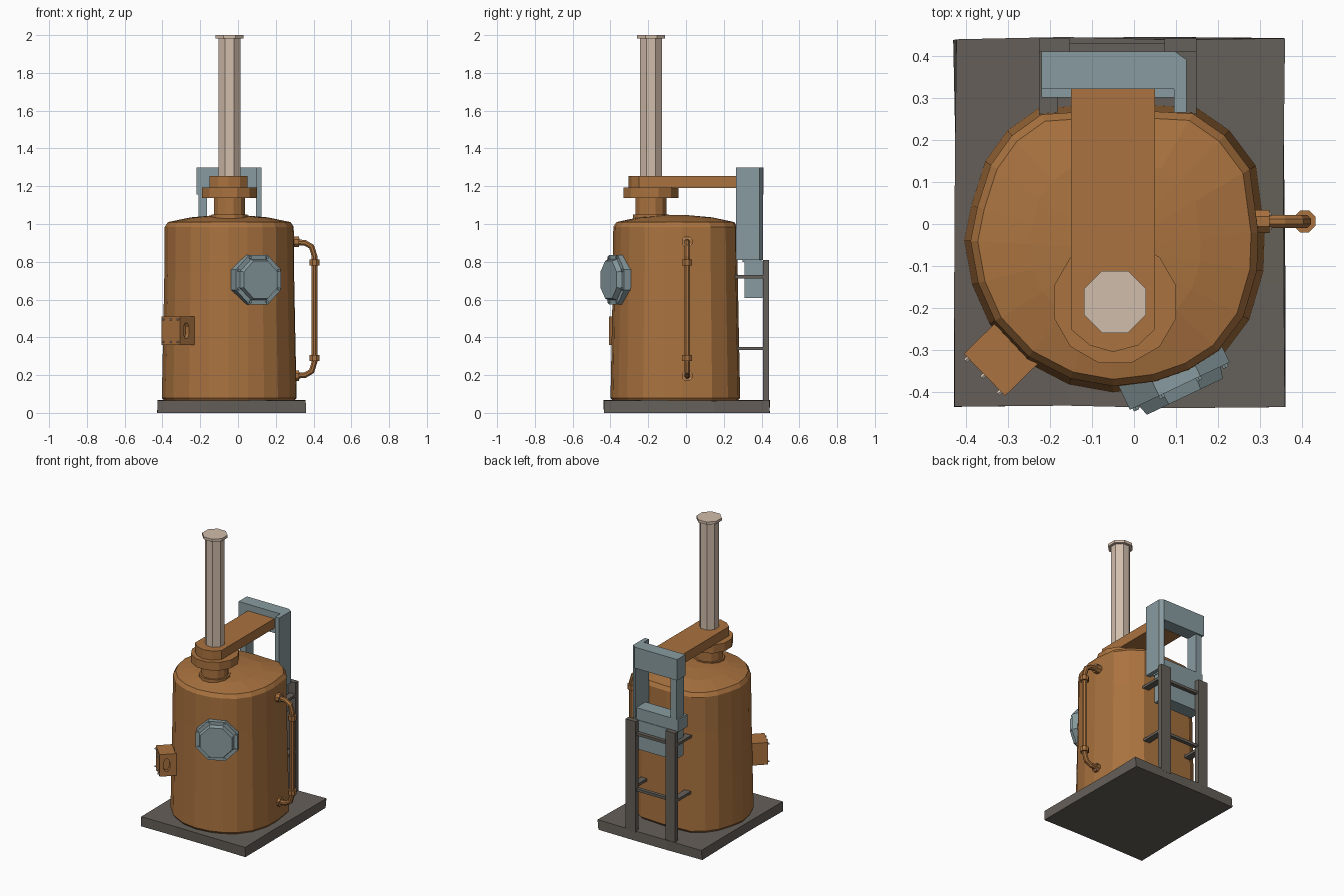
import bpy, bmesh, math, random
from mathutils import Vector, Matrix

if "Cube" in bpy.data.objects:
    bpy.data.objects.remove(bpy.data.objects["Cube"])

random.seed(3)


def material(name, rgb):
    m = bpy.data.materials.new(name)
    m.diffuse_color = (*rgb, 1)
    m.use_nodes = True
    m.node_tree.nodes["Principled BSDF"].inputs["Base Color"].default_value = m.diffuse_color
    return m


COPPER = material("copper", (0.40, 0.17, 0.05))
STEEL = material("blue_steel", (0.25, 0.33, 0.35))
DARK = material("dark_iron", (0.13, 0.115, 0.10))
CREAM = material("pale_stack", (0.64, 0.51, 0.41))


def finish(name, bm, mat):
    bmesh.ops.recalc_face_normals(bm, faces=bm.faces)
    me = bpy.data.meshes.new(name)
    bm.to_mesh(me)
    bm.free()
    me.materials.append(mat)
    ob = bpy.data.objects.new(name, me)
    bpy.context.collection.objects.link(ob)
    return ob


def box(name, lo, hi, mat):
    bm = bmesh.new()
    lo, hi = Vector(lo), Vector(hi)
    size = hi - lo
    bmesh.ops.create_cube(bm, size=1, matrix=Matrix.Translation((lo + hi) / 2) @ Matrix.Diagonal((*size, 1)))
    return finish(name, bm, mat)


def loft(name, rings, mat):
    """Skin a stack of equal-length point rings and cap both ends."""
    bm = bmesh.new()
    vs = [[bm.verts.new(p) for p in r] for r in rings]
    n = len(vs[0])
    for a, b in zip(vs, vs[1:]):
        for i in range(n):
            bm.faces.new((a[i], a[(i + 1) % n], b[(i + 1) % n], b[i]))
    bm.faces.new(vs[0])
    bm.faces.new(vs[-1])
    return finish(name, bm, mat)


def rod(name, p, q, r, mat, n=8, r2=None):
    """Straight n-sided cylinder from p to q, flat side up."""
    p, q = Vector(p), Vector(q)
    rot = (q - p).to_track_quat('Z', 'Y').to_matrix()
    ring = lambda c, rad: [c + rot @ Vector((rad * math.cos(a), rad * math.sin(a), 0))
                           for a in [math.tau * (i + 0.5) / n for i in range(n)]]
    return loft(name, [ring(p, r), ring(q, r if r2 is None else r2)], mat)


# Base slab, slightly uneven along its edges
bm = bmesh.new()
bmesh.ops.create_cube(bm, size=1, matrix=Matrix.Translation((-0.035, 0.003, 0.033)) @ Matrix.Diagonal((0.78, 0.875, 0.064, 1)))
bmesh.ops.subdivide_edges(bm, edges=[e for e in bm.edges if abs(e.verts[0].co.z - e.verts[1].co.z) < 0.01],
                          cuts=2, use_grid_fill=True)
for v in bm.verts:
    v.co.x += random.uniform(-0.005, 0.005)
    v.co.y += random.uniform(-0.004, 0.004)
    v.co.z = max(0, v.co.z + (random.uniform(-0.003, 0.003) if v.co.z > 0.03 else -0.001))
finish("base_slab", bm, DARK)

# Boiler tank: flattened-back outline scaled per height, shallow dome on top
outline = [(0.295, -0.02), (0.275, 0.13), (0.215, 0.21), (0.14, 0.262), (-0.04, 0.272), (-0.22, 0.26),
           (-0.29, 0.21), (-0.34, 0.14), (-0.372, 0.04), (-0.388, -0.04), (-0.37, -0.14), (-0.33, -0.23),
           (-0.25, -0.315), (-0.15, -0.367), (-0.05, -0.385), (0.05, -0.373), (0.13, -0.345), (0.2, -0.3),
           (0.26, -0.22), (0.292, -0.11)]
CX, CY = -0.047, -0.058
levels = [(0.06, 1.0), (0.08, 1.045), (0.4, 1.025), (0.75, 1.005), (0.985, 1.0), (1.01, 0.95), (1.035, 0.6), (1.047, 0.2)]
loft("boiler_tank", [[(CX + (x - CX) * s, CY + (y - CY) * s, z) for x, y in outline] for z, s in levels], COPPER)

# Neck, flange, duct arm and smoke stack
SX, SY = -0.045, -0.185
for name, z0, z1, r, n, mat in (("neck_collar", 1.0, 1.05, 0.098, 12, COPPER), ("neck", 1.02, 1.14, 0.086, 12, COPPER),
                                ("neck_flange", 1.137, 1.193, 0.15, 12, COPPER),
                                ("smoke_stack", 1.25, 1.985, 0.062, 8, CREAM), ("stack_cap", 1.982, 2.0, 0.08, 8, CREAM)):
    rod(name, (SX, SY, z0), (SX, SY, z1), r, mat, n)
arm = [(0.05, 0.33), (-0.15, 0.33), (-0.15, -0.25), (-0.105, -0.288), (-0.05, -0.304), (0.01, -0.288), (0.05, -0.25)]
loft("duct_arm", [[(x, y, z) for x, y in arm] for z in (1.19, 1.255)], COPPER)

# Rear steel frame
box("frame_top", (-0.22, 0.32, 1.157), (0.1, 0.41, 1.3), STEEL)
loft("frame_right_post", [[(x, y, z) for x, y in ((0.095, 0.265), (0.125, 0.265), (0.125, 0.39), (0.1, 0.408), (0.095, 0.408))]
                          for z in (0.81, 1.3)], STEEL)
box("frame_left_post", (-0.21, 0.32, 0.85), (-0.165, 0.4, 1.16), STEEL)
box("frame_bottom", (-0.22, 0.3, 0.8), (0.1, 0.4, 0.885), STEEL)
box("frame_lower_block", (-0.2, 0.31, 0.607), (0.095, 0.404, 0.805), STEEL)

# Dark support posts with brackets and cross bars
for side, x0, x1, b0, b1 in (("left", -0.225, -0.152, -0.225, -0.18), ("right", 0.072, 0.148, 0.104, 0.148)):
    box(side + "_support_post", (x0, 0.408, 0.05), (x1, 0.44, 0.81), DARK)
    for tag, z in (("lower", 0.332), ("upper", 0.712)):
        box(f"{side}_{tag}_bracket", (b0, 0.23, z), (b1, 0.41, z + 0.018), DARK)
for tag, z in (("lower", 0.332), ("upper", 0.712)):
    box(tag + "_cross_bar", (-0.19, 0.405, z), (0.11, 0.43, z + 0.018), DARK)

# Round inspection port with bolts
nrm = Vector((0.43, -0.903, 0)).normalized()
side = Vector((-nrm.y, nrm.x, 0))
at = lambda r: Vector((CX, CY, 0.705)) + nrm * r
rod("port_flange", at(0.28), at(0.362), 0.142, STEEL)
rod("port_cover", at(0.36), at(0.39), 0.117, STEEL, r2=0.108)
for i in range(8):
    a = math.tau * (i + 0.5) / 8
    c = (side * math.cos(a) + Vector((0, 0, math.sin(a)))) * 0.127
    rod(f"port_bolt_{i}", at(0.355) + c, at(0.37) + c, 0.008, STEEL, 6)

# Fire door box, turned 45 degrees, with an oblong hole in its side
u = Vector((0.7, -0.714, 0)).normalized()
out = Vector((u.y, -u.x, 0))
corner = Vector((-0.355, -0.358, 0.435))
foot = [corner + u * s * 0.07 + out * d for s, d in ((-1, 0), (1, 0), (1, -0.13), (-1, -0.13))]
door = loft("fire_door_box", [[p + Vector((0, 0, z)) for p in foot] for z in (-0.075, 0.075)], COPPER)
hole = [(-0.02, -0.02), (-0.008, -0.042), (0.008, -0.042), (0.02, -0.02), (0.02, 0.02), (0.008, 0.042), (-0.008, 0.042), (-0.02, 0.02)]
cutter = loft("hole_cutter", [[corner + u * d + out * (-0.045 + h) + Vector((0, 0, z)) for h, z in hole]
                              for d in (0.045, 0.1)], COPPER)
cut = door.modifiers.new("hole", 'BOOLEAN')
cut.operation, cut.object, cut.solver = 'DIFFERENCE', cutter, 'EXACT'
bpy.context.view_layer.objects.active = door
bpy.ops.object.modifier_apply(modifier="hole")
bpy.data.objects.remove(cutter)
for i, (s, z) in enumerate([(s, z) for s in (-0.055, 0, 0.055) for z in (-0.06, 0.06)]):
    p = corner + u * s + Vector((0, 0, z))
    rod(f"door_bolt_{i}", p - out * 0.005, p + out * 0.009, 0.006, CREAM, 6)

# Side gauge pipe with bent ends, couplings and wall flanges
PY = 0.006
path = [(0.27, 0.195), (0.355, 0.2), (0.39, 0.22), (0.405, 0.27), (0.405, 0.83), (0.39, 0.88), (0.355, 0.9), (0.27, 0.907)]
rings = []
for i, (x, z) in enumerate(path):
    (ax, az), (bx, bz) = path[max(i - 1, 0)], path[min(i + 1, 7)]
    t = Vector((bx - ax, 0, bz - az)).normalized()
    w = Vector((t.z, 0, -t.x))
    rings.append([Vector((x, PY, z)) + (w * math.cos(a) + Vector((0, math.sin(a), 0))) * 0.0165
                  for a in [math.tau * (k + 0.5) / 8 for k in range(8)]])
loft("gauge_pipe", rings, COPPER)
for tag, z, zw in (("lower", 0.29, 0.196), ("upper", 0.797, 0.906)):
    rod(tag + "_pipe_coupling", (0.405, PY, z - 0.016), (0.405, PY, z + 0.016), 0.028, COPPER)
    rod(tag + "_pipe_flange", (0.28, PY, zw), (0.322, PY, zw), 0.03, COPPER)
    for i in range(4):
        a = math.tau * (i + 0.5) / 4
        p = Vector((0.318, PY + 0.023 * math.cos(a), zw + 0.023 * math.sin(a)))
        rod(f"{tag}_flange_bolt_{i}", p, p + Vector((0.008, 0, 0)), 0.004, CREAM, 6)
